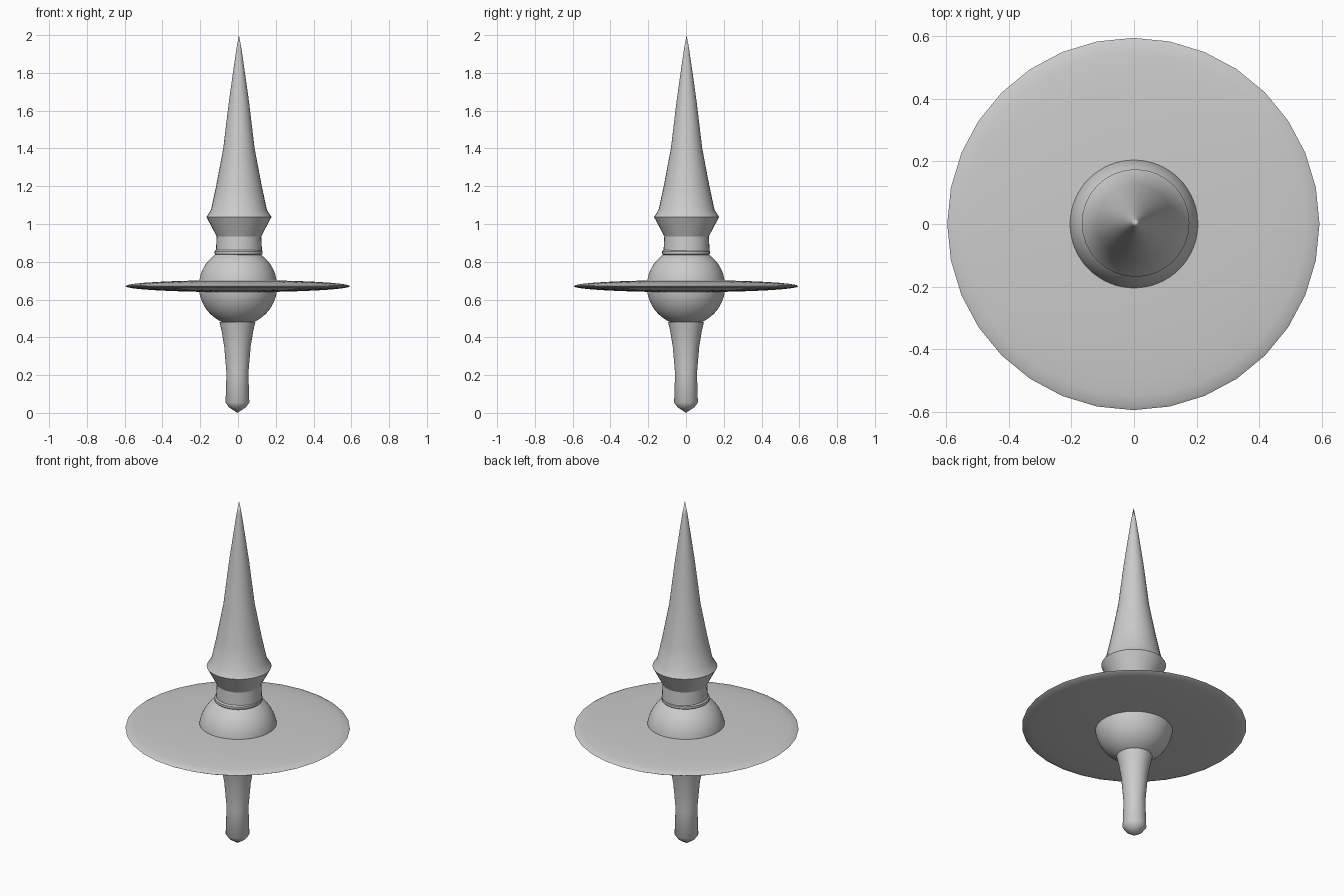
import bpy, math

if "Cube" in bpy.data.objects:
    bpy.data.objects.remove(bpy.data.objects["Cube"])


def smooth(ob, name, angle):
    ob.name = name
    bpy.ops.object.select_all(action='DESELECT')
    ob.select_set(True)
    bpy.context.view_layer.objects.active = ob
    bpy.ops.object.shade_smooth_by_angle(angle=math.radians(angle))


def lathe(name, profile, center=(0, 0), sides=32, angle=30):
    """Revolve (radius, z) points, listed bottom to top, about a vertical axis."""
    verts, rings, faces = [], [], []
    for r, z in profile:
        n = sides if r > 0 else 1
        rings.append([len(verts) + i for i in range(n)])
        for i in range(n):
            a = math.tau * i / sides
            verts.append((center[0] + r * math.cos(a), center[1] + r * math.sin(a), z))
    for lo, hi in zip(rings, rings[1:]):
        for i in range(sides):
            j = (i + 1) % sides
            quad = [lo[i % len(lo)], lo[j % len(lo)], hi[j % len(hi)], hi[i % len(hi)]]
            faces.append(list(dict.fromkeys(quad)))
    if len(rings[0]) > 1:
        faces.append(rings[0][::-1])
    if len(rings[-1]) > 1:
        faces.append(rings[-1])
    me = bpy.data.meshes.new(name)
    me.from_pydata(verts, [], faces)
    ob = bpy.data.objects.new(name, me)
    bpy.context.collection.objects.link(ob)
    smooth(ob, name, angle)
    return ob


# Tapered lower stem with a pointed foot
lathe("lower_stem", [(0, 0), (0.045, 0.03), (0.063, 0.055), (0.058, 0.21), (0.07, 0.35),
                     (0.083, 0.43), (0.095, 0.482)], (-0.003, 0), angle=40)

# Central ball, cut flat where the stem and collar meet it
R, mid = 0.207, 0.67
ball = [(R * math.cos(t), mid + R * math.sin(t))
        for t in (math.radians(-68 + 136 * i / 24) for i in range(25))]
lathe("ball", ball, sides=64)

# Thin lens-shaped disc
bpy.ops.mesh.primitive_uv_sphere_add(segments=32, ring_count=16, location=(-0.002, 0, 0.671))
disc = bpy.context.object
disc.scale = (0.595, 0.595, 0.032)
bpy.ops.object.transform_apply(location=False, rotation=False, scale=True)
smooth(disc, "disc", 60)

# Flared collar with a narrow ring at its foot
lathe("collar_ring", [(0.12, 0.835), (0.127, 0.842), (0.127, 0.855), (0.12, 0.862)], (0.003, 0))
lathe("collar", [(0.122, 0.855), (0.118, 0.935), (0.172, 1.037)], (0.005, 0.003), angle=25)

# Long spike
lathe("spike", [(0.172, 1.037), (0.148, 1.075), (0.121, 1.2), (0.083, 1.4), (0.053, 1.65),
                (0.029, 1.82), (0.013, 1.93), (0, 2.0)], (0.005, 0.003))
